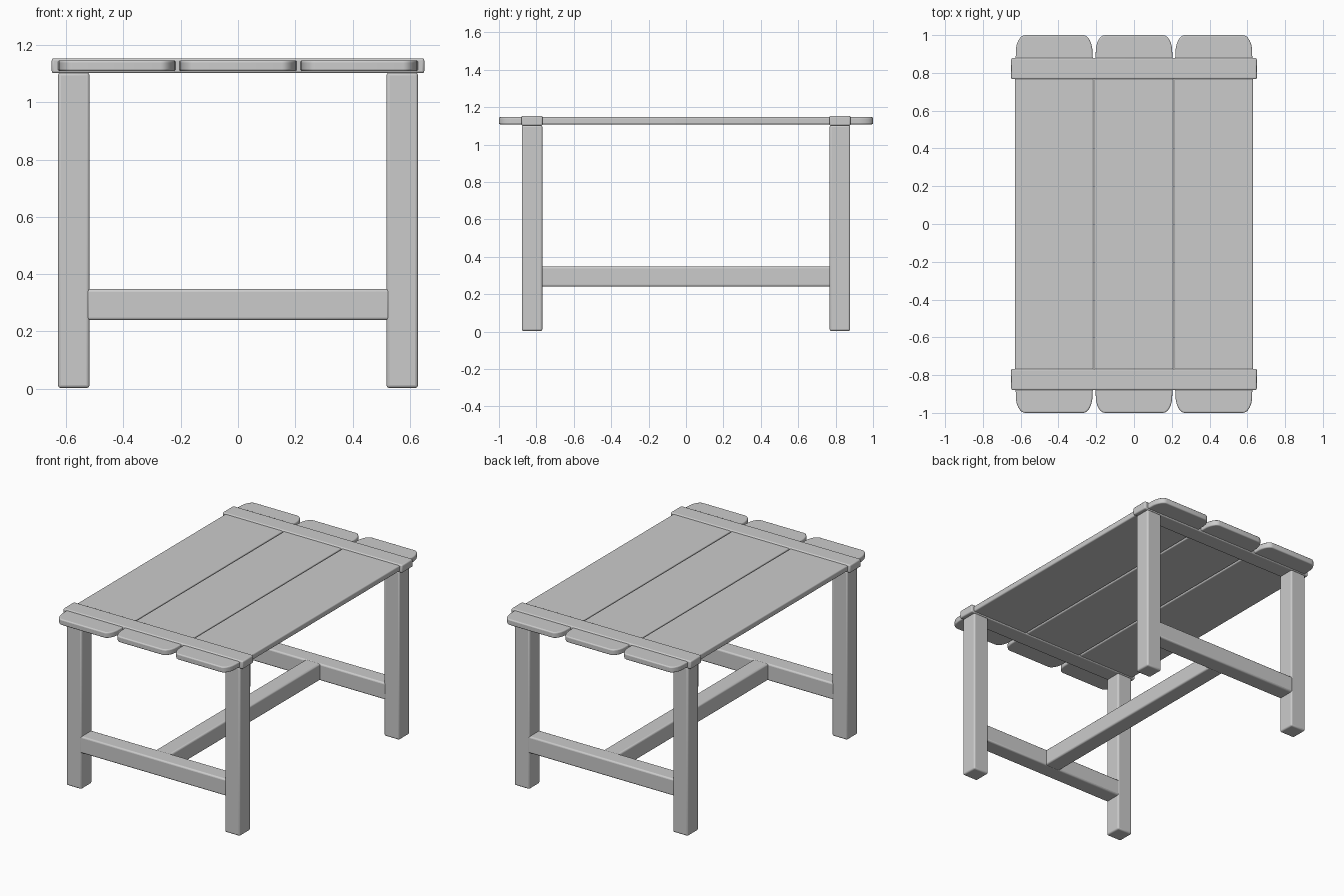
import bpy, bmesh, math

if "Cube" in bpy.data.objects:
    bpy.data.objects.remove(bpy.data.objects["Cube"])


def finish(name, bm, bevel, segments=3):
    bmesh.ops.recalc_face_normals(bm, faces=bm.faces[:])
    mesh = bpy.data.meshes.new(name)
    bm.to_mesh(mesh)
    bm.free()
    ob = bpy.data.objects.new(name, mesh)
    bpy.context.collection.objects.link(ob)
    mod = ob.modifiers.new("Rounded edges", 'BEVEL')
    mod.width = bevel
    mod.segments = segments
    mod.limit_method = 'ANGLE'
    mod.angle_limit = math.radians(40)
    bpy.ops.object.select_all(action='DESELECT')
    ob.select_set(True)
    bpy.context.view_layer.objects.active = ob
    bpy.ops.object.shade_smooth_by_angle(angle=math.radians(40))
    return ob


def box(name, center, size, bevel=0.01):
    bm = bmesh.new()
    bmesh.ops.create_cube(bm, size=1)
    for v in bm.verts:
        v.co = [c + k * s for c, k, s in zip(center, v.co, size)]
    return finish(name, bm, bevel)


def plank(name, x):
    # one quarter of the outline: long edge, slight neck, rounded end corner
    quarter = [(0.208, 0.86), (0.203, 0.89)]
    for i in range(1, 9):
        a = math.pi / 2 * i / 8
        quarter.append((0.153 + 0.05 * math.cos(a), 0.91 + 0.09 * math.sin(a)))
    half = quarter + [(-px, py) for px, py in reversed(quarter)]
    outline = half + [(-px, -py) for px, py in half]
    bm = bmesh.new()
    face = bm.faces.new([bm.verts.new((x + px, py, 1.108)) for px, py in outline])
    ext = bmesh.ops.extrude_face_region(bm, geom=[face])
    for v in ext["geom"]:
        if isinstance(v, bmesh.types.BMVert):
            v.co.z = 1.146
    return finish(name, bm, 0.007)


# table top planks
for label, x in (("left", -0.423), ("middle", 0), ("right", 0.423)):
    plank("top_plank_" + label, x)

for end, sy in (("front", -1), ("back", 1)):
    y = 0.823 * sy
    # batten wrapping the planks
    box("batten_" + end, (0, y, 1.127), (1.30, 0.113, 0.052), 0.008)
    # legs
    for side, sx in (("left", -1), ("right", 1)):
        box(f"{end}_{side}_leg", (0.573 * sx, y, 0.553), (0.11, 0.11, 1.1))
    # stretcher between the two legs
    box("cross_stretcher_" + end, (0, y, 0.294), (1.06, 0.109, 0.109))

# long central stretcher
box("long_stretcher", (0, 0, 0.294), (0.109, 1.56, 0.107))
